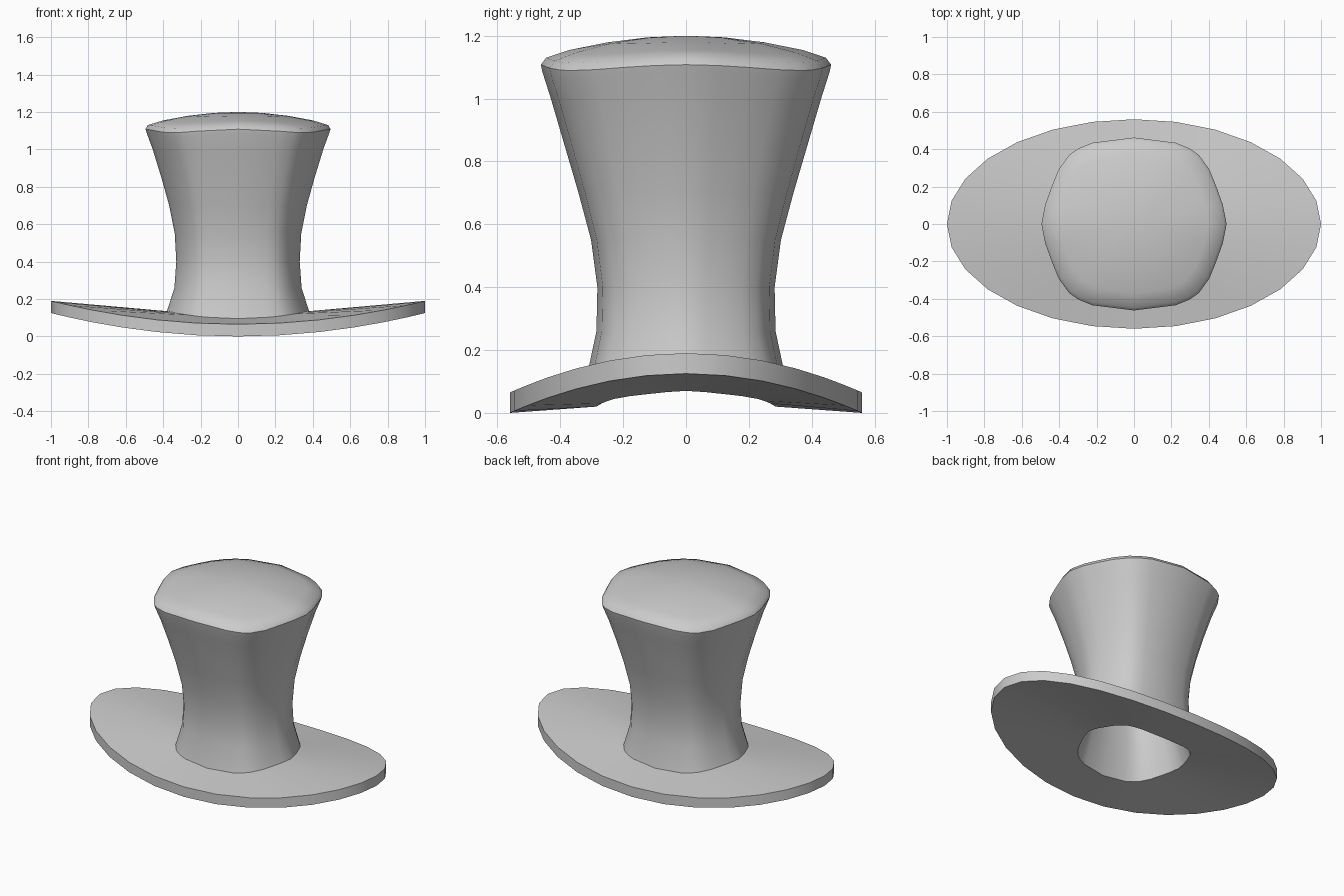
import bpy, bmesh
from math import sin, cos, pi

if "Cube" in bpy.data.objects:
    bpy.data.objects.remove(bpy.data.objects["Cube"])

# Unit cross-sections, 7 segments per quarter
N = 7
oval_q = [(cos(i * pi / 14), sin(i * pi / 14)) for i in range(N)]
crown_q = [(1, 0), (.96, .22), (.89, .43), (.815, .63), (.70, .80), (.60, .875), (.45, .94)]


def full_loop(q, tip=(0, 1)):
    """Mirror a quarter outline into a closed loop."""
    half = q + [tip] + [(-x, y) for x, y in reversed(q[1:])]
    return half + [(-x, -y) for x, y in half]


OVAL, CROWN = full_loop(oval_q), full_loop(crown_q)


def ring(bm, outline, rx, ry, z_front, z_side=None, dip=0):
    """Ring whose height blends from front to side, dipping at the corners."""
    z_side = z_front if z_side is None else z_side
    return [bm.verts.new((u * rx, v * ry,
                          z_front + (z_side - z_front) * u * u - dip * (u * v) ** 2 * 3))
            for u, v in outline]


def bridge(bm, rings):
    for a, b in zip(rings, rings[1:]):
        n = len(a)
        for i in range(n):
            j = (i + 1) % n
            bm.faces.new((a[i], a[j], b[j], b[i]))


def cap(bm, r, z):
    c = bm.verts.new((0, 0, z))
    for i in range(len(r)):
        bm.faces.new((r[i], r[(i + 1) % len(r)], c))


def finish(bm, name, angle):
    me = bpy.data.meshes.new(name)
    bm.to_mesh(me)
    bm.free()
    ob = bpy.data.objects.new(name, me)
    bpy.context.collection.objects.link(ob)
    bpy.ops.object.select_all(action='DESELECT')
    ob.select_set(True)
    bpy.context.view_layer.objects.active = ob
    bpy.ops.object.shade_smooth_by_angle(angle=angle)


BASE = (CROWN, .38, .32, .095, .135)
HOLE = (CROWN, .345, .285, .02, .07)

# Curved brim with thickness and central opening
bm = bmesh.new()
bridge(bm, [ring(bm, *HOLE),
            ring(bm, OVAL, 1, .56, 0, .125),
            ring(bm, OVAL, 1, .56, .065, .19),
            ring(bm, *BASE)])
finish(bm, "brim", 0.6)

# Flared crown, outer skin: (rx, ry, z, corner dip)
outer = [(.34, .285, .26, 0), (.33, .282, .40, 0), (.338, .302, .55, 0),
         (.368, .342, .70, 0), (.41, .386, .85, 0), (.456, .43, 1.0, .01),
         (.487, .457, 1.085, .02), (.495, .462, 1.108, .02), (.482, .445, 1.13, .018),
         (.40, .37, 1.155, .015), (.27, .25, 1.179, .005), (.13, .12, 1.195, 0)]
bm = bmesh.new()
rings = [ring(bm, *BASE)] + [ring(bm, CROWN, rx, ry, z, dip=d) for rx, ry, z, d in outer]
bridge(bm, rings)
cap(bm, rings[-1], 1.2)

# Inner lining of the crown, down to the opening
T = .055
inner = [(rx - T, ry - T, z, 0) for rx, ry, z, d in outer[:6]]
inner += [(.43, .40, 1.06, .02), (.25, .23, 1.115, .005)]
rings = [ring(bm, *HOLE)] + [ring(bm, CROWN, rx, ry, z, dip=d) for rx, ry, z, d in inner]
start = len(bm.faces)
bridge(bm, rings)
cap(bm, rings[-1], 1.14)
bm.faces.ensure_lookup_table()
bmesh.ops.reverse_faces(bm, faces=bm.faces[start:])
finish(bm, "crown", 0.8)
